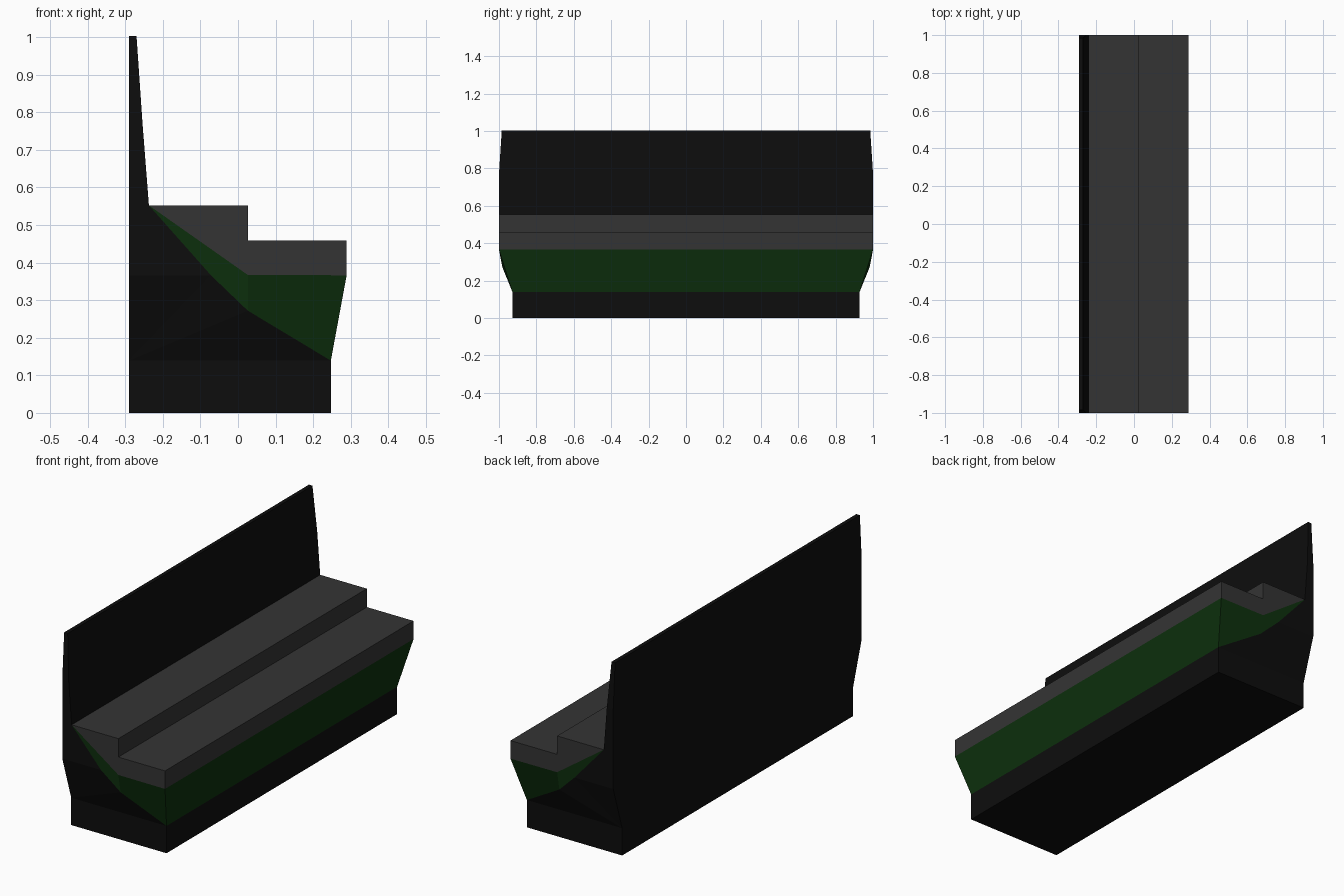
import bpy
import bmesh

cube = bpy.data.objects.get("Cube")
if cube:
    bpy.data.objects.remove(cube)


def make_material(name, rgb):
    mat = bpy.data.materials.new(name)
    mat.use_nodes = True
    mat.diffuse_color = (*rgb, 1)
    mat.node_tree.nodes["Principled BSDF"].inputs["Base Color"].default_value = (*rgb, 1)
    return mat


black = make_material("black", (0.004, 0.004, 0.004))
green = make_material("dark green", (0.004, 0.03, 0.004))
grey = make_material("dark grey", (0.034, 0.034, 0.034))

# Shared profile corners: x, z, half length
CORNERS = {
    "base_back": (-0.29, 0, 0.928),
    "base_front": (0.247, 0, 0.928),
    "toe_front": (0.247, 0.139, 0.928),
    "toe_back": (-0.29, 0.139, 0.928),
    "skirt_mid": (0.026, 0.272, 0.982),
    "skirt_rear": (-0.072, 0.366, 1),
    "flare_back": (-0.29, 0.366, 1),
    "ledge_rear": (-0.237, 0.552, 1),
    "ledge_front": (0.026, 0.552, 1),
    "step_rear": (0.026, 0.458, 1),
    "step_front": (0.289, 0.458, 1),
    "slab_front": (0.289, 0.366, 1),
    "slab_mid": (0.026, 0.367, 1),
    "wall_mid_front": (-0.254, 0.77, 1),
    "wall_mid_back": (-0.29, 0.77, 1),
    "wall_top_front": (-0.27, 1.003, 0.985),
    "wall_top_back": (-0.29, 1.003, 0.985),
}


def build_part(name, mat, strip, ends):
    """Sweep the strip of corners lengthwise and mirror the end faces."""
    bm = bmesh.new()
    cache = {}

    def vert(corner, side):
        if (corner, side) not in cache:
            x, z, half = CORNERS[corner]
            cache[corner, side] = bm.verts.new((x, side * half, z))
        return cache[corner, side]

    for a, b in zip(strip, strip[1:]):
        bm.faces.new((vert(a, -1), vert(a, 1), vert(b, 1), vert(b, -1)))
    for end in ends:
        names = end.split()
        bm.faces.new([vert(n, -1) for n in names])
        bm.faces.new([vert(n, 1) for n in reversed(names)])

    mesh = bpy.data.meshes.new(name)
    bm.to_mesh(mesh)
    bm.free()
    mesh.materials.append(mat)
    obj = bpy.data.objects.new(name, mesh)
    bpy.context.collection.objects.link(obj)


# Base and tall back wall
build_part(
    "base_and_back_wall", black,
    ["ledge_rear", "wall_mid_front", "wall_top_front", "wall_top_back",
     "wall_mid_back", "flare_back", "toe_back", "base_back", "base_front", "toe_front"],
    ["base_back base_front toe_front toe_back",
     "toe_back toe_front skirt_mid",
     "toe_back skirt_mid skirt_rear",
     "toe_back skirt_rear flare_back",
     "flare_back skirt_rear ledge_rear wall_mid_front wall_mid_back",
     "wall_mid_back wall_mid_front wall_top_front wall_top_back"])

# Sloping green skirt under the slab
build_part(
    "skirt", green,
    ["toe_front", "slab_front"],
    ["ledge_rear skirt_rear skirt_mid slab_mid",
     "skirt_mid toe_front slab_front slab_mid"])

# Stepped grey slab
build_part(
    "stepped_slab", grey,
    ["slab_front", "step_front", "step_rear", "ledge_front", "ledge_rear"],
    ["ledge_rear slab_mid step_rear ledge_front",
     "slab_mid slab_front step_front step_rear"])
